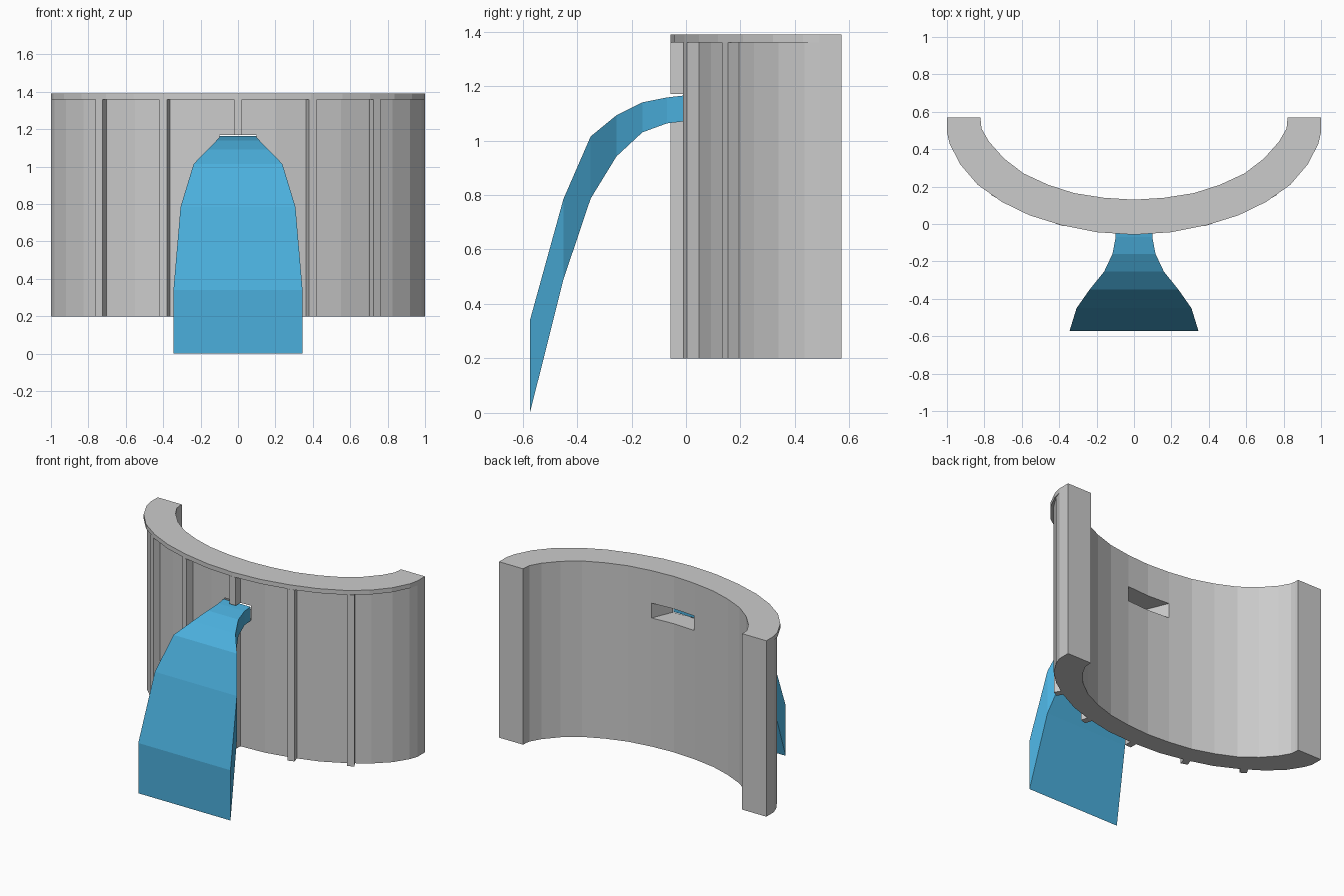
import bpy, bmesh, math

if "Cube" in bpy.data.objects:
    bpy.data.objects.remove(bpy.data.objects["Cube"])

BASE, RIM_Z, TOP = 0.2, 1.36, 1.39


def make(name, bm, mat=None):
    bmesh.ops.recalc_face_normals(bm, faces=bm.faces)
    me = bpy.data.meshes.new(name)
    bm.to_mesh(me)
    bm.free()
    ob = bpy.data.objects.new(name, me)
    bpy.context.collection.objects.link(ob)
    if mat:
        me.materials.append(mat)
    return ob


def loft(name, rings, closed=True, mat=None):
    """Skin equal-length rings of points; cap both ends."""
    bm = bmesh.new()
    vs = [[bm.verts.new(p) for p in r] for r in rings]
    n = len(rings[0])
    for a, b in zip(vs, vs[1:]):
        for i in range(n):
            j = (i + 1) % n
            bm.faces.new((a[i], a[j], b[j], b[i]))
    bm.faces.new(vs[0])
    bm.faces.new(vs[-1])
    return make(name, bm, mat)


def mirrored(half):
    """Half profile from the centre outwards -> full left-to-right profile."""
    return [(-x, y) for x, y in reversed(half[1:])] + half


def band(name, outer, inner, z0, z1):
    """Curved strip between two plan curves."""
    rings = [[(ox, oy, z0), (ix, iy, z0), (ix, iy, z1), (ox, oy, z1)]
             for (ox, oy), (ix, iy) in zip(mirrored(outer), mirrored(inner))]
    return loft(name, rings)


# plan curves, centre to right end
inner = [(0, .13), (.16, .14), (.32, .165), (.46, .21), (.59, .27),
         (.695, .35), (.775, .44), (.815, .51), (.82, .57)]
wall = [(0, -.008), (.2, .003), (.39, .042), (.55, .092), (.695, .165),
        (.825, .25), (.92, .34), (.98, .435), (1, .49)]
rim = [(0, -.057), (.198, -.044), (.39, -.006), (.56, .047), (.706, .118),
       (.836, .21), (.93, .32), (.986, .43), (1, .49)]
end = [(1, .57)]

# curved wall and overhanging top rim
inner_full = inner[:-1] + [(.819, .54), (.82, .57)]
body = band("curved_wall", wall + end, inner_full, BASE, RIM_Z)
band("top_rim", rim + end, inner_full, RIM_Z, TOP)

# tapered slot through the wall
slot_plan = [(-.08, -.05), (.08, -.05), (.18, .19), (-.18, .19)]
cutter = loft("slot_cutter", [[(x, y, z) for x, y in slot_plan] for z in (1.07, 1.17)])
cutter.hide_render = True
cutter.hide_set(True)
mod = body.modifiers.new("slot", 'BOOLEAN')
mod.operation = 'DIFFERENCE'
mod.solver = 'EXACT'
mod.object = cutter


# ribs under the rim
def rib(name, x, y, angle, z0, z1, w=.0225, d=.065):
    c, s = math.cos(angle), math.sin(angle)
    plan = [(x + u * c - v * s, y + u * s + v * c)
            for u, v in ((-w, 0), (w, 0), (w, d), (-w, d))]
    loft(name, [[(px, py, z) for px, py in plan] for z in (z0, z1)])


rib("centre_rib_upper", 0, -.057, 0, 1.17, RIM_Z)
rib("centre_rib_lower", 0, -.057, 0, BASE, 1.07)
for side, tag in ((-1, "left"), (1, "right")):
    rib("inner_rib_" + tag, side * .40, -.004, side * math.radians(18), BASE, RIM_Z)
    rib("outer_rib_" + tag, side * .743, .143, side * math.radians(30), BASE, RIM_Z)

# water sheet: y, top z, bottom z, half width
blue = bpy.data.materials.new("water_blue")
blue.diffuse_color = (.07, .43, .72, 1)
blue.use_nodes = True
blue.node_tree.nodes["Principled BSDF"].inputs["Base Color"].default_value = blue.diffuse_color
flow = [(-.01, 1.165, 1.07, .1), (-.07, 1.158, 1.063, .098),
        (-.16, 1.14, 1.03, .115), (-.255, 1.093, .942, .16),
        (-.35, 1.015, .787, .237), (-.45, .785, .49, .307),
        (-.573, .34, 0, .345)]
loft("water_sheet", [[(-w, y, t), (w, y, t), (w, y, b), (-w, y, b)]
                     for y, t, b, w in flow], mat=blue)
